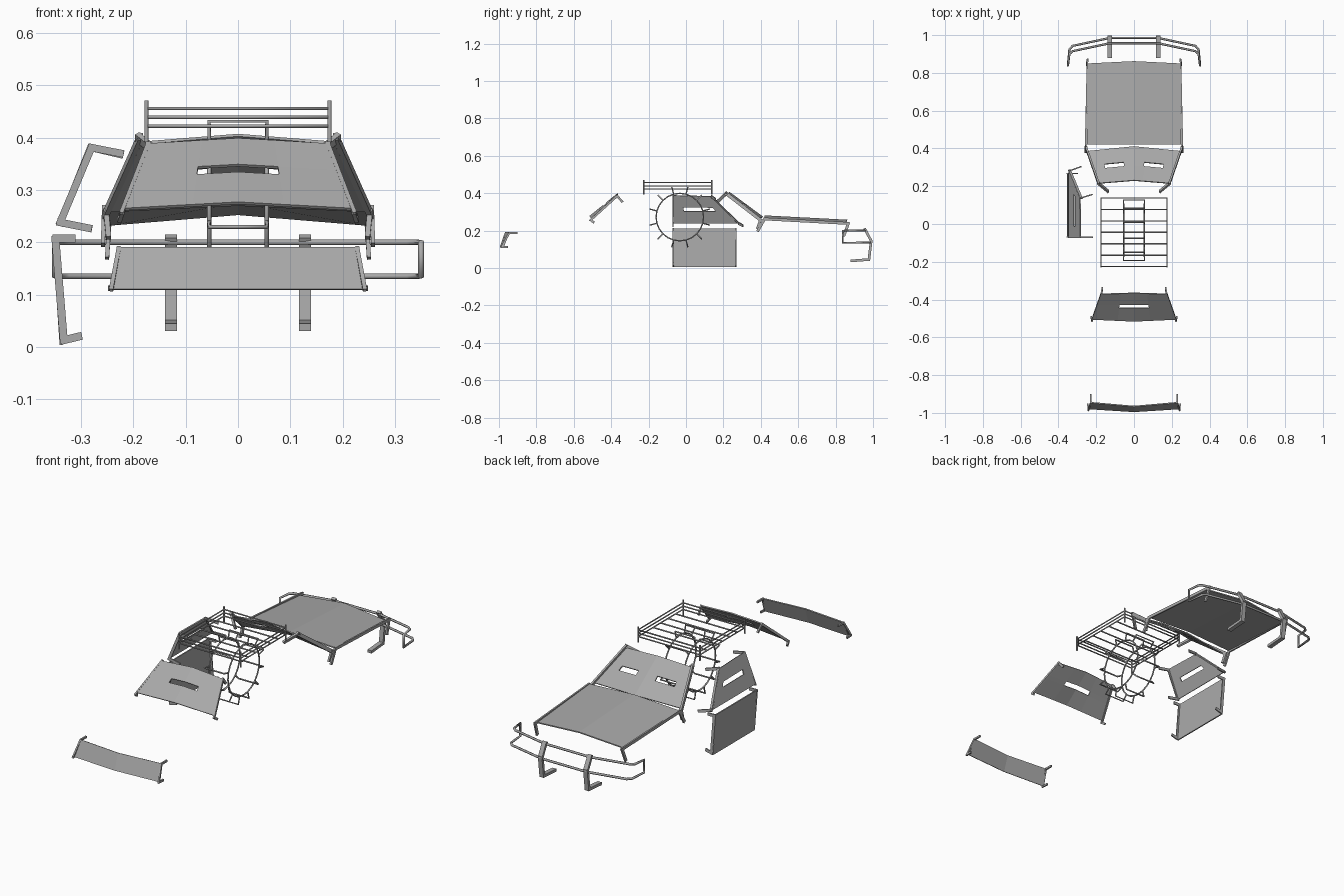
import bpy, bmesh, math
from mathutils import Vector, Matrix

if "Cube" in bpy.data.objects:
    bpy.data.objects.remove(bpy.data.objects["Cube"])

steel = bpy.data.materials.new("grey_steel")
steel.use_nodes = True
GREY = (0.4, 0.4, 0.4, 1)
steel.diffuse_color = GREY
steel.node_tree.nodes["Principled BSDF"].inputs["Base Color"].default_value = GREY


def add(name, data):
    ob = bpy.data.objects.new(name, data)
    bpy.context.collection.objects.link(ob)
    data.materials.append(steel)
    return ob


def mirror(pts):
    return [(-x, y, z) for x, y, z in pts]


def panel(name, quads, slot=None, thick=0.006):
    """Sheet of bilinear quads (a, b along u; d, c opposite), each with one slot."""
    bm = bmesh.new()
    for quad in quads:
        a, b, c, d = (Vector(p) for p in quad)
        us, vs = [0, 1], [0, 1]
        if slot:
            us = sorted({0, slot[0], slot[1], 1})
            vs = sorted({0, slot[2], slot[3], 1})
        at = lambda u, v: a.lerp(b, u).lerp(d.lerp(c, u), v)
        for u0, u1 in zip(us, us[1:]):
            for v0, v1 in zip(vs, vs[1:]):
                if slot and (u0, u1, v0, v1) == slot:
                    continue
                bm.faces.new([bm.verts.new(at(u, v)) for u, v in
                              ((u0, v0), (u1, v0), (u1, v1), (u0, v1))])
    bmesh.ops.remove_doubles(bm, verts=bm.verts, dist=0.0005)
    bmesh.ops.recalc_face_normals(bm, faces=bm.faces)
    me = bpy.data.meshes.new(name)
    bm.to_mesh(me)
    bm.free()
    mod = add(name, me).modifiers.new("thickness", "SOLIDIFY")
    mod.thickness = thick
    mod.offset = 0


def creased(name, top_mid, top_end, low_mid, low_end, slot=None):
    """Two half sheets meeting in a crease at the middle."""
    right = [top_mid, top_end, low_end, low_mid]
    panel(name, [right, mirror(right)], slot)


def strip(name, pts, axis, wide, thick):
    """Flat bar bent along a path, its width lying along the axis."""
    bm = bmesh.new()
    pts = [Vector(p) for p in pts]
    for p, q in zip(pts, pts[1:]):
        d = (q - p).normalized()
        side = Vector(axis)
        side = (side - d * side.dot(d)).normalized()
        rot = Matrix((d, side, d.cross(side))).transposed().to_4x4()
        size = Matrix.Diagonal(((q - p).length + thick * 0.8, wide, thick, 1))
        bmesh.ops.create_cube(bm, size=1,
                              matrix=Matrix.Translation((p + q) / 2) @ rot @ size)
    me = bpy.data.meshes.new(name)
    bm.to_mesh(me)
    bm.free()
    add(name, me)


def pair(name, pts, axis, wide, thick):
    strip("left_" + name, pts, axis, wide, thick)
    strip("right_" + name, mirror(pts), (-axis[0], axis[1], axis[2]), wide, thick)


def tubes(name, paths, radius, cyclic=False):
    cu = bpy.data.curves.new(name, "CURVE")
    cu.dimensions = "3D"
    cu.bevel_depth = radius
    cu.bevel_resolution = 1
    cu.use_fill_caps = True
    for path in paths:
        sp = cu.splines.new("POLY")
        sp.points.add(len(path) - 1)
        for pt, co in zip(sp.points, path):
            pt.co = (*co, 1)
        sp.use_cyclic_u = cyclic
    add(name, cu)


# Low end plate with its hooked side brackets
creased("end_plate", (0, -0.965, 0.19), (0.228, -0.945, 0.19),
        (0, -0.993, 0.11), (0.238, -0.978, 0.11))
pair("end_plate_bracket", [(0.228, -0.905, 0.187), (0.228, -0.945, 0.187),
     (0.242, -0.985, 0.112), (0.244, -0.955, 0.112)], (1, 0, 0), 0.008, 0.01)

# Small window plate with one slot across the crease
creased("small_window_plate", (0, -0.365, 0.397), (0.172, -0.37, 0.387),
        (0, -0.515, 0.275), (0.218, -0.505, 0.263), (0, 0.4, 0.41, 0.53))
pair("small_window_bracket", [(0.168, -0.342, 0.355), (0.172, -0.368, 0.385),
     (0.222, -0.51, 0.256), (0.226, -0.495, 0.245)], (1, 0, 0), 0.008, 0.012)

# Large window plate with a slot in each half
creased("large_window_plate", (0, 0.23, 0.405), (0.185, 0.215, 0.39),
        (0, 0.41, 0.272), (0.245, 0.385, 0.26), (0.25, 0.72, 0.44, 0.56))
pair("large_window_bracket", [(0.14, 0.175, 0.36), (0.188, 0.215, 0.398),
     (0.252, 0.4, 0.255), (0.248, 0.385, 0.215)], (1, 0, 0), 0.01, 0.018)

# Hood plate with side rails that hook down at the corners
creased("hood_plate", (0, 0.42, 0.278), (0.25, 0.42, 0.265),
        (0, 0.862, 0.255), (0.243, 0.85, 0.235))
pair("hood_rail", [(0.258, 0.385, 0.2), (0.256, 0.42, 0.262),
     (0.246, 0.868, 0.238), (0.25, 0.845, 0.175)], (1, 0, 0), 0.008, 0.015)

# Side window plate, slanted inward, with bent brackets at both edges
panel("side_window_plate", [[(-0.283, -0.068, 0.388), (-0.285, 0.14, 0.383),
      (-0.343, 0.275, 0.238), (-0.343, -0.068, 0.238)]], (0.2, 0.8, 0.42, 0.56))
strip("side_window_back_bracket", [(-0.224, -0.07, 0.37), (-0.28, -0.07, 0.381),
      (-0.34, -0.07, 0.238), (-0.285, -0.07, 0.227)], (0, 1, 0), 0.006, 0.014)
strip("side_window_slope_bracket", [(-0.225, 0.155, 0.368), (-0.28, 0.138, 0.381),
      (-0.34, 0.282, 0.238), (-0.285, 0.302, 0.227)], (0, 1, 0), 0.006, 0.014)

# Door plate with a bracket on each edge
panel("door_plate", [[(-0.352, -0.068, 0.212), (-0.352, 0.268, 0.212),
                      (-0.338, 0.268, 0.004), (-0.338, -0.068, 0.004)]])
for name, y in (("back", -0.068), ("front", 0.268)):
    strip("door_" + name + "_bracket", [(-0.317, y, 0.207), (-0.349, y, 0.207),
          (-0.333, y, 0.013), (-0.304, y, 0.02)], (0, 1, 0), 0.006, 0.015)

# Bumper bar: one closed bent tube, held by two bent brackets
upper = [(0.128, 0.957, 0.2), (0.325, 0.915, 0.2), (0.342, 0.9, 0.2), (0.35, 0.838, 0.2)]
lower = [(0.35, 0.838, 0.135), (0.342, 0.925, 0.135), (0.325, 0.943, 0.135), (0.128, 0.985, 0.135)]
half = upper + lower
tubes("bumper_bar", [half + mirror(half)[::-1]], 0.006, True)
pair("bumper_bracket", [(0.128, 0.957, 0.207), (0.128, 0.99, 0.145),
     (0.128, 0.978, 0.045), (0.128, 0.885, 0.038)], (1, 0, 0), 0.023, 0.014)

# Roof rack: corner posts, side rails and floor bars
X, Y0, Y1 = 0.175, -0.226, 0.137
corners = [(-X, Y0), (X, Y0), (X, Y1), (-X, Y1)]
tubes("rack_posts", [[(x, y, 0.392), (x, y, 0.471)] for x, y in corners], 0.004)
tubes("rack_rails", [[(x, y, z) for x, y in corners] for z in (0.422, 0.439, 0.456)],
      0.0035, True)
step = (Y1 - Y0) / 6
tubes("rack_floor_bars", [[(-X, Y0 + i * step, 0.422), (X, Y0 + i * step, 0.422)]
                          for i in range(1, 6)], 0.0035)

# Paddle wheel: twin rings with twelve outward frames
def spoke(x, r, a):
    return (x, -0.033 + r * math.sin(a), 0.272 + r * math.cos(a))


W = 0.055
tubes("wheel_rings", [[spoke(x, 0.127, math.tau * i / 24) for i in range(24)]
                      for x in (-W, W)], 0.004, True)
angles = [math.tau * (i + 0.5) / 12 for i in range(12)]
tubes("wheel_paddles", [[spoke(-W, 0.127, a), spoke(-W, 0.165, a),
                         spoke(W, 0.165, a), spoke(W, 0.127, a)] for a in angles], 0.004)

# Smooth shading on the round tubes
for ob in bpy.context.collection.objects:
    if ob.type == "CURVE":
        for sp in ob.data.splines:
            sp.use_smooth = True
